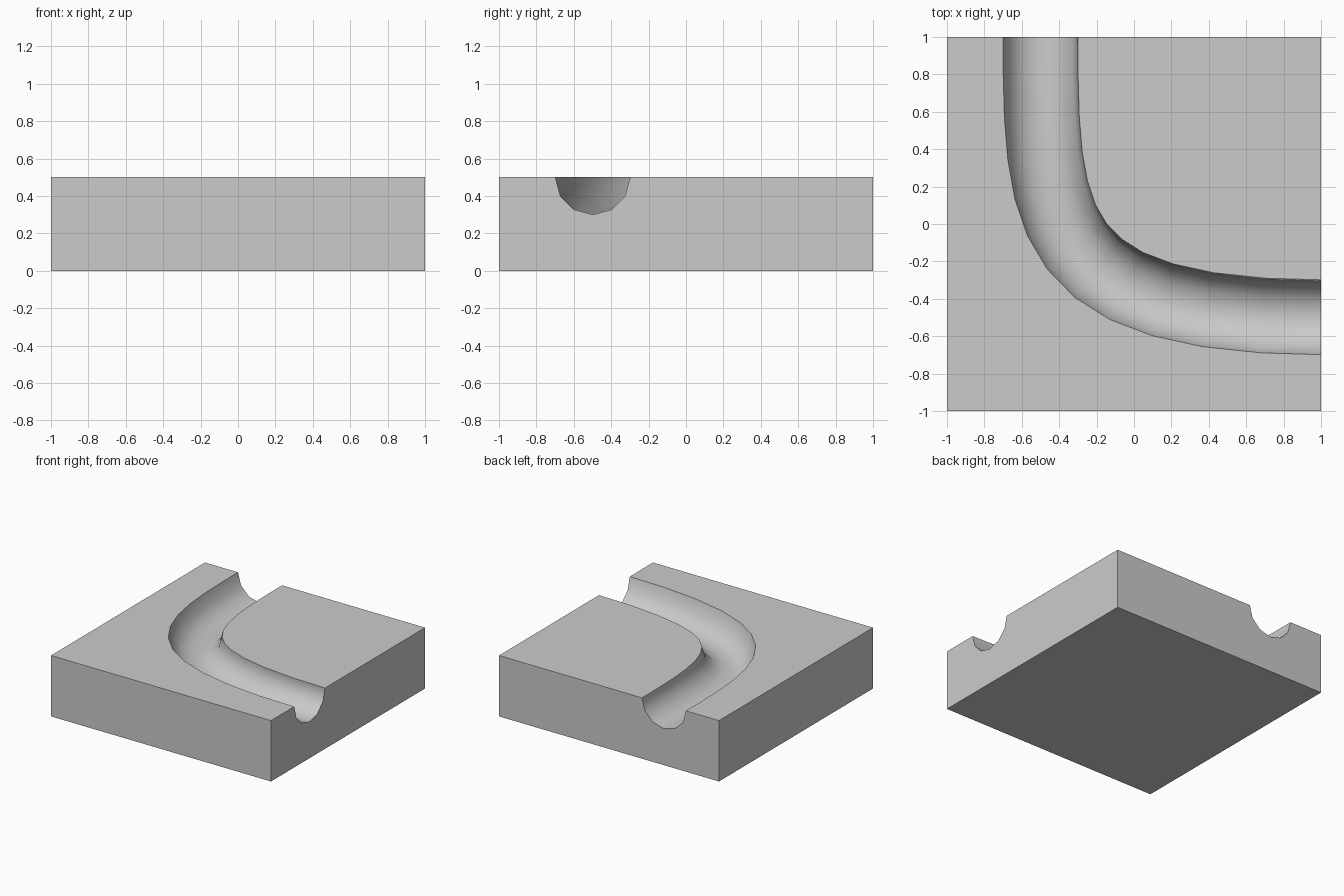
import bpy
import math

if "Cube" in bpy.data.objects:
    bpy.data.objects.remove(bpy.data.objects["Cube"])

# Groove cutter: round 12-sided tube swept along a curved path
curve = bpy.data.curves.new("groove_path", 'CURVE')
curve.dimensions = '3D'
curve.fill_mode = 'FULL'
curve.resolution_u = 12
curve.bevel_depth = 0.2
curve.bevel_resolution = 4
curve.use_fill_caps = True
spline = curve.splines.new('BEZIER')
spline.bezier_points.add(1)
path = [((-0.5, 2.1, 0.5), (-0.5, 1.05, 0.5), (-0.5, 0, 0.5)),
        ((-0.5, -0.5, 0.5), (1.05, -0.5, 0.5), (2.6, -0.5, 0.5))]
for point, (left, co, right) in zip(spline.bezier_points, path):
    point.handle_left_type = point.handle_right_type = 'FREE'
    point.co, point.handle_left, point.handle_right = co, left, right
cutter = bpy.data.objects.new("groove_cutter", curve)
bpy.context.collection.objects.link(cutter)
cutter.hide_render = True
bpy.context.view_layer.objects.active = cutter
cutter.select_set(True)
bpy.ops.object.convert(target='MESH')
cutter = bpy.context.object

# Close the tube so the boolean sees a solid
bpy.ops.object.mode_set(mode='EDIT')
bpy.ops.mesh.select_all(action='SELECT')
bpy.ops.mesh.remove_doubles(threshold=0.0001)
bpy.ops.mesh.normals_make_consistent(inside=False)
bpy.ops.object.mode_set(mode='OBJECT')

# Slab
bpy.ops.mesh.primitive_cube_add(size=1, location=(0, 0, 0.25))
slab = bpy.context.object
slab.name = "grooved_slab"
slab.scale = (2, 2, 0.5)
bpy.ops.object.transform_apply(location=True, rotation=False, scale=True)

# Carve the channel
cut = slab.modifiers.new("channel", 'BOOLEAN')
cut.operation = 'DIFFERENCE'
cut.solver = 'EXACT'
cut.object = cutter
bpy.ops.object.modifier_apply(modifier=cut.name)
bpy.data.objects.remove(cutter)

# Smooth channel, sharp rims
bpy.ops.object.shade_smooth_by_angle(angle=math.radians(40))
